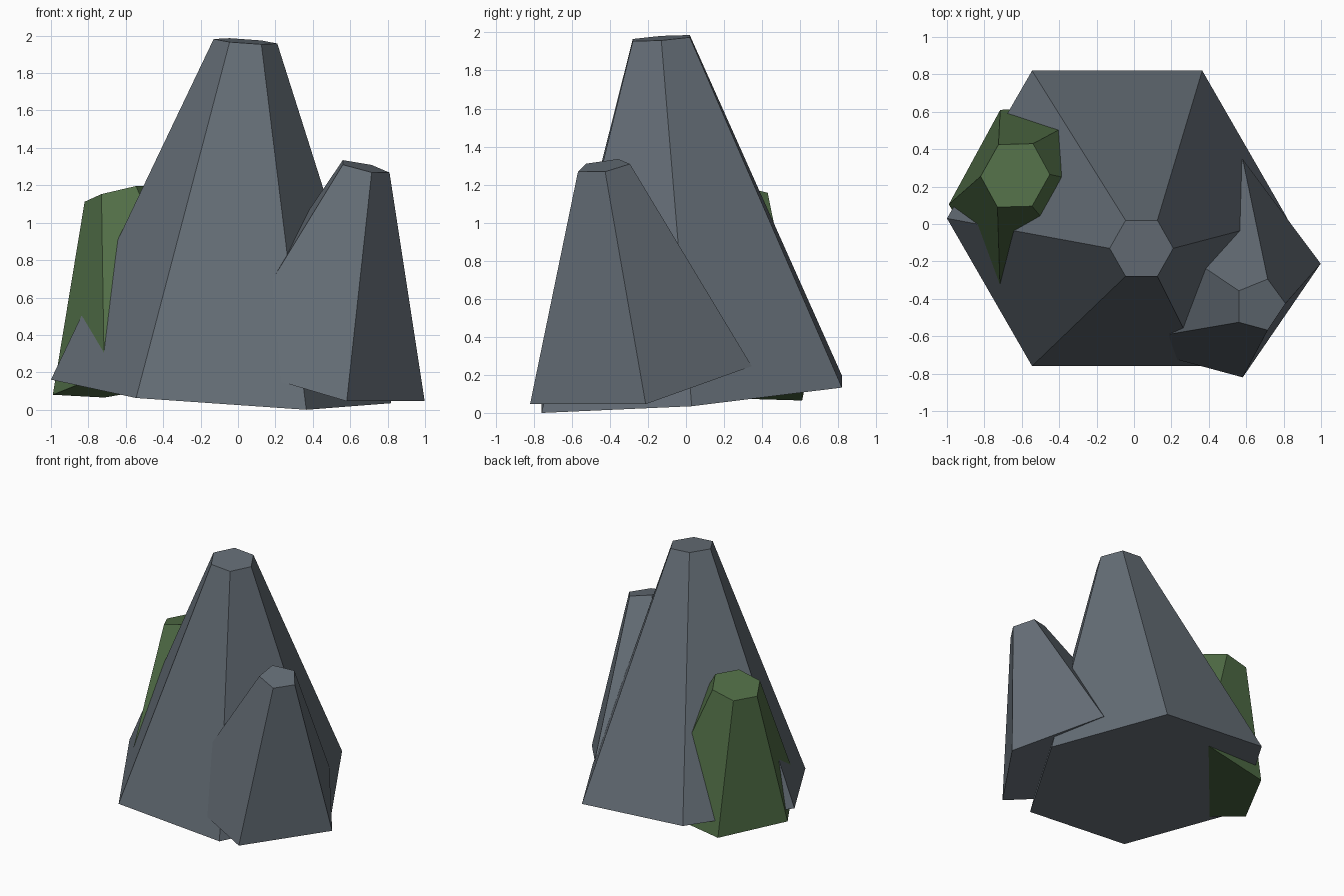
import bpy
import math
from mathutils import Vector

if "Cube" in bpy.data.objects:
    bpy.data.objects.remove(bpy.data.objects["Cube"])

SLATE = (0.13, 0.155, 0.182, 1)
MOSS = (0.082, 0.155, 0.062, 1)


def ring(sides, centre, u, v):
    """Tilted regular polygon spanned by two axis vectors."""
    c, u, v = Vector(centre), Vector(u), Vector(v)
    angles = [2 * math.pi * k / sides for k in range(sides)]
    return [c + u * math.cos(a) + v * math.sin(a) for a in angles]


def material(name, colour):
    mat = bpy.data.materials.new(name)
    mat.diffuse_color = colour
    mat.use_nodes = True
    mat.node_tree.nodes["Principled BSDF"].inputs["Base Color"].default_value = mat.diffuse_color
    return mat


def tapered_rock(name, sides, base, top, mat):
    """Flat-faced frustum between a base ring and a top ring."""
    verts = ring(sides, *base) + ring(sides, *top)
    faces = [tuple(reversed(range(sides))), tuple(range(sides, 2 * sides))]
    for k in range(sides):
        n = (k + 1) % sides
        faces.append((k, n, sides + n, sides + k))
    mesh = bpy.data.meshes.new(name)
    mesh.from_pydata(verts, [], faces)
    mesh.update()
    mesh.materials.append(mat)
    obj = bpy.data.objects.new(name, mesh)
    bpy.context.collection.objects.link(obj)


slate = material("slate", SLATE)
moss = material("moss", MOSS)

# Tall central six-sided rock
tapered_rock("main_rock", 6,
             ((-0.09, 0.03, 0.098), (0.91, 0, -0.063), (0, 0.912, 0.077)),
             ((0.04, -0.13, 1.97), (0.17, 0, -0.012), (0, 0.173, 0.012)), slate)

# Five-sided rock leaning into the front right
tapered_rock("side_rock", 5,
             ((0.395, -0.248, 0.19), (0.603, 0.036, -0.144), (0, 0.613, 0.105)),
             ((0.672, -0.434, 1.298), (0.138, 0.009, -0.03), (0, 0.1435, 0.021)), slate)

# Mossy six-sided rock at the back left
tapered_rock("mossy_rock", 6,
             ((-0.44, 0.125, 0.175), (0.55, 0.02, 0.095), (0, 0.572, -0.072)),
             ((-0.635, 0.26, 1.155), (0.185, 0.005, 0.043), (0.003, 0.193, -0.0225)), moss)
